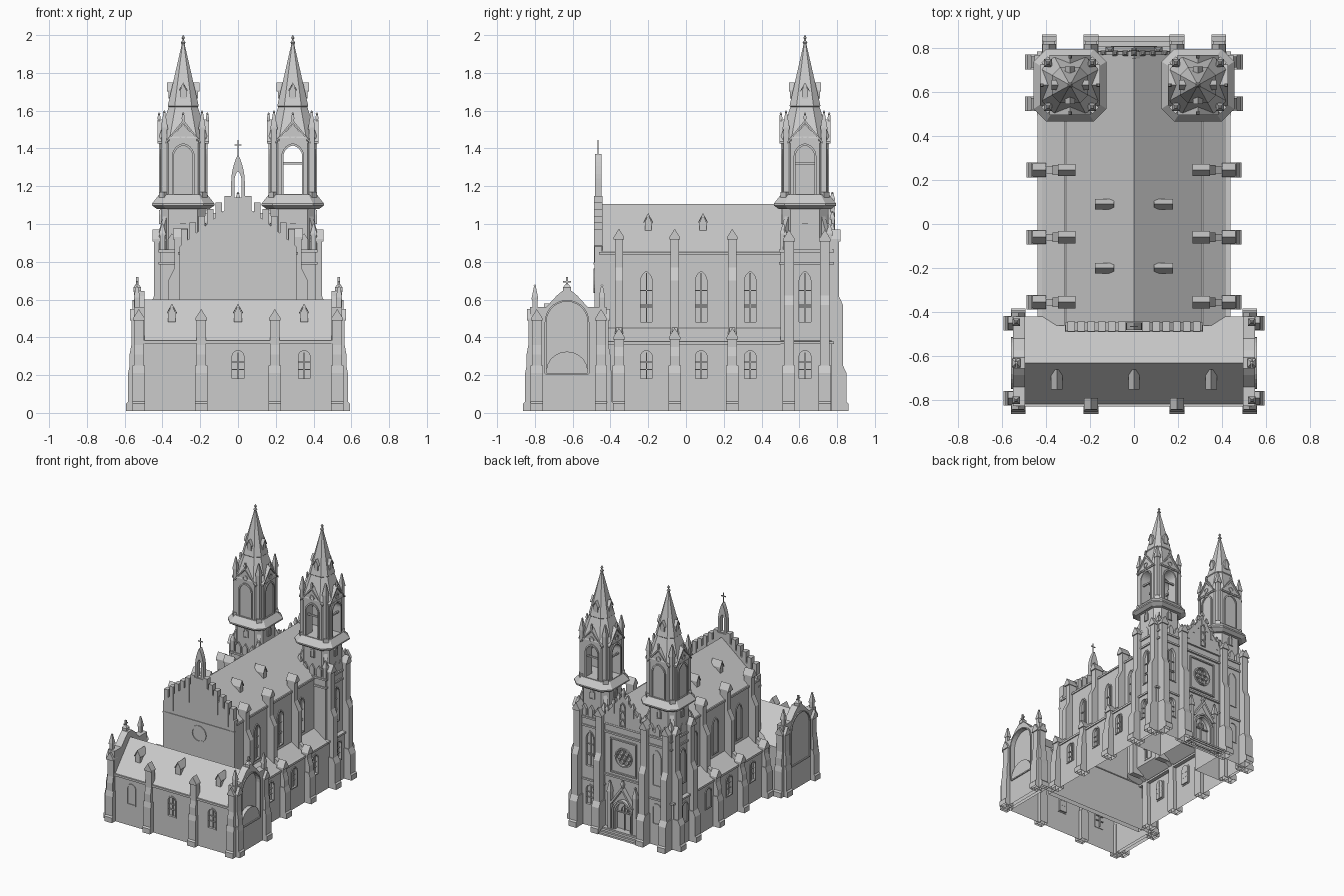
import bpy, bmesh
from math import cos, sin, pi, acos, sqrt, radians
from mathutils import Matrix, Vector
from collections import defaultdict

if "Cube" in bpy.data.objects:
    bpy.data.objects.remove(bpy.data.objects["Cube"])

parts = defaultdict(bmesh.new)
I = Matrix()
MID = {'nave', 'transept', 'nave_end_gable', 'bellcote', 'facade_gable', 'portal', 'entrance_steps',
       'rose_window', 'window_cut_mid', 'mid_window_frames', 'facade_bands', 'transept_mid_dormer'}


def F(x, y, deg=0, z=0):
    """Wall frame: local x runs along the wall, local -y points outward (0 = front, 90 = right, 180 = back)."""
    return Matrix.Translation((x, y, z)) @ Matrix.Rotation(radians(deg), 4, 'Z')


def loft(part, rings, M=I, wrap=False):
    bm = parts[part]
    vs = [[bm.verts.new(M @ Vector(p)) for p in r] for r in rings]
    n = len(vs[0])
    for a, b in zip(vs, vs[1:] + (vs[:1] if wrap else [])):
        for i in range(n):
            bm.faces.new((a[i], a[(i + 1) % n], b[(i + 1) % n], b[i]))
    if not wrap:
        bm.faces.new(vs[0][::-1])
        bm.faces.new(vs[-1])


def prism(part, pts, a, b, M=I):
    loft(part, [[(x, y, z) for x, z in pts] for y in (a, b)], M)


def box(part, x0, x1, y0, y1, z0, z1, M=I):
    prism(part, [(x0, z0), (x1, z0), (x1, z1), (x0, z1)], y0, y1, M)


def ring(part, outer, inner, a, b, M=I):
    loft(part, [[(x, y, z) for x, z in p] for p, y in ((outer, a), (outer, b), (inner, b), (inner, a))], M, True)


def circle(r, z, n=20, cx=0):
    return [(cx + r * cos(2 * pi * i / n), z + r * sin(2 * pi * i / n)) for i in range(n)]


def arch(w, z0, z1, c=0.0, n=7):
    """Round (c=0) or pointed (c>0) arch outline of half width w."""
    s = z1 - sqrt((w + c) ** 2 - c * c)
    t = acos(c / (w + c))
    arc = [((w + c) * cos(t * i / n) - c, s + (w + c) * sin(t * i / n)) for i in range(n + 1)]
    return [(-w, z0), (w, z0)] + arc + [(-x, z) for x, z in arc[-2::-1]]


def tower_loft(part, rings, x, y, ch=0.0):
    """Stack of square rings (half size, z), with optional chamfered corners."""
    out = []
    for h, z in rings:
        k = h * (1 - ch)
        p = [(h, -k), (h, k), (k, h), (-k, h), (-h, k), (-h, -k), (-k, -h), (k, -h)] if ch else \
            [(h, -h), (h, h), (-h, h), (-h, -h)]
        out.append([(x + a, y + b, z) for a, b in p])
    loft(part, out)


def pinnacle(part, x, y, z0, zm, z1, s):
    tower_loft(part, [(s, z0), (s, zm), (s * 1.3, zm), (s * 1.3, zm + .01), (.003, z1)], x, y)
    tower_loft(part, [(.001, z1 - .014), (.007, z1 - .007), (.001, z1)], x, y)


def gable_block(part, w, z0, zs, z1, a, b, M):
    prism(part, [(-w, z0), (w, z0), (w, zs), (0, z1), (-w, zs)], a, b, M)


def dormer(part, w, z0, z1, a, b, M):
    zs = z0 + (z1 - z0) * .55
    gable_block(part, w, z0, zs, z1, a, b, M)
    prism(part, [(-w - .006, zs - .006), (0, z1), (w + .006, zs - .006), (w + .006, zs + .003), (0, z1 + .009),
                 (-w - .006, zs + .003)], a - .006, b, M)


def buttress(part, x, y, deg, d, zt, w=.052):
    M, zm, h = F(x, y, deg - 90), max(.3, zt * .62), w / 2
    prism(part, [(-.03, .01), (d * .75, .01), (d * .75, zm), (d * .45, zm + .05), (d * .45, zt), (-.03, zt)], -h, h, M)
    prism(part, [(-.03, .01), (d + .01, .01), (d + .01, .05), (d, .06), (d, .21), (d * .75, .25), (-.03, .25)],
          -h - .007, h + .007, M)
    gable_block(part, h + .005, zt - .012, zt, zt + .05, -d * .45 - .008, .03, F(x, y, deg))


def window(M, w, z0, z1, c=0.0, cut='window_cut', frame='window_frames', tracery=False):
    prism(cut, arch(w, z0, z1, c), -.05, .015, M)
    ring(frame, arch(w + .007, z0 - .007, z1 + .009, c), arch(w - .001, z0 + .001, z1 - .001, c), -.006, .004, M)
    box(frame, -.003, .003, .006, .016, z0, z1 - .01, M)
    for k in ((.3, .34, .62) if tracery else (.33, .6)):
        z = z0 + (z1 - z0) * k
        box(frame, -w, w, .007, .016, z - .003, z + .003, M)


# Nave with lean-to aisles
half = [(.43, .01), (.43, .37), (.31, .45), (.31, .85)]
prism('nave', half + [(0, 1.105)] + [(-x, z) for x, z in half[::-1]], -.46, .77)
box('wall_cornices', .40, .438, -.43, .5, .362, .378)
box('wall_cornices', .28, .318, -.46, .5, .838, .852)
for y in (-.21, .08, .34, .63):
    window(F(.43, y, 90), .032, .18, .33)
    window(F(.41 if y > .5 else .31, y, 90), .032, .48, .75, .03, tracery=True)
for y in (-.355, -.06, .245):
    buttress('aisle_buttresses', .43, y, 90, .048, .4)
    prism('nave_buttresses', [(-.04, .4), (.06, .4), (.06, .7), (.025, .77), (.025, .93), (-.04, .93)],
          y - .022, y + .022, F(.31, 0))
    gable_block('nave_buttresses', .028, .918, .93, .975, -.035, .045, F(.31, y, 90))
    prism('nave_buttresses', [(.0, .43), (.125, .36), (.125, .4), (.0, .5)], y - .015, y + .015, F(.31, 0))
for y in (-.2, .09):
    dormer('nave_dormers', .018, .96, 1.05, -.17, -.09, F(0, y, 90))

# Stepped gable and bellcote over the front end of the nave
prism('nave_end_gable', [(-.31, .4), (.31, .4), (.31, .88), (0, 1.13), (-.31, .88)], -.485, -.445)
box('nave_end_gable', -.312, .312, -.49, -.46, .785, .797)
ring('nave_end_gable', circle(.065, .7), circle(.054, .7), -.491, -.48)
for s in (-1, 1):
    for i in range(6):
        x = .055 + .046 * i
        box('nave_end_gable', s * x - .017, s * x + .017, -.487, -.443, 1.0 - .75 * x, 1.19 - .76 * x)
ring('bellcote', arch(.036, 1.08, 1.37, .3), arch(.018, 1.14, 1.28, .05), -.482, -.448)
box('bellcote', -.045, .045, -.488, -.442, 1.08, 1.135)
box('bellcote', -.003, .003, -.468, -.462, 1.36, 1.445)
box('bellcote', -.018, .018, -.468, -.462, 1.415, 1.422)

# Transept across the front
prism('transept', [(-.82, .01), (-.42, .01), (-.42, .38), (-.63, .6), (-.82, .38)], -.52, .52, F(0, 0, 90))
box('transept_cornice', 0, .53, -.828, -.81, .368, .384)
prism('transept_end_gable', [(-.825, .01), (-.42, .01), (-.42, .56), (-.52, .56), (-.575, .62), (-.605, .645),
                             (-.655, .645), (-.685, .62), (-.74, .56), (-.825, .56)], -.55, -.495, F(0, 0, 90))
# niche in each end gable: tall round arch rising over a low arched porch
top = [(.11 * cos(pi * i / 14), .48 + .11 * sin(pi * i / 14)) for i in range(15)]
low = [(-.11 * cos(pi * i / 10), .22 + .105 * sin(pi * i / 10)) for i in range(11)]
prism('niche_cut', top + low, -.05, .03, F(.55, -.63, 90))
ring('transept_niche_frame', arch(.118, .21, .598), arch(.109, .2, .589), -.008, .002, F(.55, -.63, 90))
box('transept_finial', .528, .54, -.636, -.624, .64, .72)
box('transept_finial', .53, .538, -.65, -.61, .69, .698)
tower_loft('transept_finial', [(.02, .64), (.02, .665), (.005, .685)], .534, -.63)
for x, y, a in ((.525, -.82, 0), (.55, -.79, 90), (.55, -.45, 90), (.525, -.425, 180), (.195, -.82, 0)):
    buttress('transept_buttresses', x, y, a, .032, .5)
for y in (-.8, -.445):
    pinnacle('transept_pinnacles', .535, y, .5, .6, .68, .013)
window(F(.35, -.82), .032, .18, .33)
window(F(0, -.82), .032, .18, .33, 0, 'window_cut_mid', 'mid_window_frames')
dormer('transept_dormers', .02, .48, .57, -.745, -.66, F(.35, 0))
dormer('transept_mid_dormer', .02, .48, .57, -.745, -.66, F(0, 0))

# Twin towers: square base with buttresses
TX, TY = .29, .63
box('tower_base', .165, .41, .5, .775, .01, .865)
for z in (.365, .785, .85):
    box('tower_bands', .158, .42 if z > .5 else .44, .492, .783, z, z + .014)
for x, y, a in ((.41, .545, 90), (.41, .735, 90), (.195, .775, 180), (.385, .775, 180)):
    buttress('tower_buttresses', x, y, a, .075, .92)
window(F(TX, .775, 180), .032, .48, .75, .03, tracery=True)
window(F(TX, .775, 180), .032, .18, .33)
for a, r in ((0, .13), (90, .12), (180, .142), (270, .122)):
    for k in (-.06, 0, .06):
        gable_block('tower_gallery', .02, .86, .92, .95, -r, -r + .02, F(TX, TY, a) @ Matrix.Translation((k, 0, 0)))
for x in (.18, .4):
    for y in (.515, .76):
        pinnacle('tower_gallery', x, y, .86, .94, 1.0, .014)

# Upper tower: chamfered stage, skirt roof, open belfry, spire
tower_loft('tower_stage', [(.118, .85), (.118, 1.1)], TX, TY, .35)
tower_loft('tower_skirt', [(.14, 1.08), (.165, 1.098), (.165, 1.108), (.128, 1.155)], TX, TY, .35)
tower_loft('belfry', [(.12, 1.13), (.12, 1.46)], TX, TY, .35)
tower_loft('spire', [(.13, 1.44), (.13, 1.455), (.077, 1.62), (.082, 1.625), (.008, 1.95), (.006, 1.97)], TX, TY, .45)
tower_loft('spire_finial', [(.002, 1.945), (.013, 1.96), (.003, 1.975), (.009, 1.985), (.001, 2.0)], TX, TY, .4)
for i, a in enumerate((0, 90, 180, 270)):
    M = F(TX, TY, a)
    if i < 2:
        prism('belfry_cut_%d' % i, arch(.05, 1.16, 1.415, .01), -.3, .3, M)
    ring('belfry_arches', arch(.06, 1.15, 1.427, .01), arch(.05, 1.16, 1.415, .01), -.128, -.11, M)
    box('belfry_arches', -.055, .055, -.112, -.1, 1.315, 1.327, M)
    prism('belfry_gables', [(-.085, 1.43), (0, 1.53), (.085, 1.43)], -.127, -.06, M)
    prism('belfry_gables', [(-.093, 1.425), (0, 1.535), (.093, 1.425), (.093, 1.437), (0, 1.552), (-.093, 1.437)],
          -.136, -.06, M)
    ring('belfry_gables', circle(.021, 1.468, 12), circle(.015, 1.468, 12), -.133, -.12, M)
    pinnacle('belfry_gables', *(M @ Vector((0, -.128, 0))).xy, 1.54, 1.555, 1.59, .006)
    dormer('spire_dormers', .017, 1.665, 1.74, -.079, -.03, M)
    gable_block('tower_stage', .022, 1.0, 1.05, 1.09, -.124, -.1, M)
    ring('tower_stage', arch(.016, 1.0, 1.075, .02), arch(.01, 1.006, 1.066, .02), -.128, -.12, M)
    x, y = (M @ Vector((.1, -.1, 0))).xy
    pinnacle('belfry_piers', x, y, 1.1, 1.5, 1.6, .014)
    box('belfry_piers', -.02, .02, -.163, -.12, 1.1, 1.17, F(TX, TY, a + 45))
    buttress_low = [(.1, .86), (.17, .86), (.165, .97), (.13, 1.06), (.1, 1.06)]
    prism('tower_stage', buttress_low, -.014, .014, F(TX, TY, a + 45))

# West-style facade between the towers: bands, rose, gable, portal and steps
B = F(0, .77, 180)
for z in (.45, .785, .85):
    box('facade_bands', -.165, .165, -.014, .01, z, z + .014, B)
ring('rose_window', [(-.115, .485), (.115, .485), (.115, .755), (-.115, .755)],
     [(-.105, .495), (.105, .495), (.105, .745), (-.105, .745)], -.012, .004, B)
prism('window_cut_mid', circle(.065, .62), -.05, .015, B)
ring('rose_window', circle(.074, .62), circle(.064, .62), -.01, .004, B)
ring('rose_window', circle(.02, .62, 12), circle(.014, .62, 12), .0, .016, B)
for i in range(6):
    x, z = .042 * cos(pi * i / 3), .62 + .042 * sin(pi * i / 3)
    ring('rose_window', circle(.021, z, 12, x), circle(.016, z, 12, x), 0, .016, B)
prism('facade_gable', [(-.165, .85), (.165, .85), (.165, .92), (0, 1.115), (-.165, .92)], -.012, .02, B)
for x in (-.11, -.055, 0, .055, .11):
    z = 1.08 - 1.15 * abs(x)
    ring('facade_gable', arch(.023, .87, z - .02, .03), arch(.017, .876, z - .03, .03), -.02, -.01, B)
for x in (-.14, -.085, -.04, 0, .04, .085, .14):
    z = 1.115 - 1.18 * abs(x)
    pinnacle('facade_gable', x, .775, z - .06, z + .01, z + .055, .01)
prism('window_cut_mid', arch(.065, .04, .27, .02), -.05, .015, B)
for k in (0, 1):
    ring('portal', arch(.088 - .012 * k, .01, .293 - .012 * k, .02), arch(.076 - .012 * k, .02, .281 - .012 * k, .02),
         -.03 + .012 * k, .004, B)
prism('portal', [(-.105, .25), (-.088, .25), (0, .375), (.088, .25), (.105, .25), (0, .4)], -.035, .005, B)
box('portal', -.004, .004, .004, .016, .03, .26, B)
box('portal', -.065, .065, .004, .016, .18, .188, B)
for x in (-.03, .03):
    ring('portal', arch(.027, .19, .235, 0), arch(.022, .193, .23, 0), .004, .016, B)
for x in (-.11, .11):
    pinnacle('portal', x, .785, .01, .33, .42, .014)
pinnacle('portal', 0, .787, .385, .41, .45, .009)
for i in range(3):
    box('entrance_steps', -.16, .16, .75, .852 - .022 * i, .01, .024 + .013 * i)

# Bake mirrored halves and make the objects
objs = {}
for name, bm in parts.items():
    if name not in MID:
        new = bmesh.ops.duplicate(bm, geom=bm.verts[:] + bm.edges[:] + bm.faces[:])['geom']
        for v in new:
            if isinstance(v, bmesh.types.BMVert):
                v.co.x = -v.co.x
    bmesh.ops.recalc_face_normals(bm, faces=bm.faces[:])
    me = bpy.data.meshes.new(name)
    bm.to_mesh(me)
    bm.free()
    objs[name] = bpy.data.objects.new(name, me)
    bpy.context.collection.objects.link(objs[name])

# Cut window, niche and belfry openings
win = ['window_cut', 'window_cut_mid']
cuts = {'nave': win, 'transept': win, 'tower_base': win[:1], 'transept_end_gable': ['niche_cut'],
        'belfry': ['belfry_cut_0', 'belfry_cut_1']}
for name, cutters in cuts.items():
    ob = objs[name]
    for c in cutters:
        m = ob.modifiers.new(c, 'BOOLEAN')
        m.operation, m.solver, m.object = 'DIFFERENCE', 'EXACT', objs[c]
    bpy.context.view_layer.update()
    me = bpy.data.meshes.new_from_object(ob.evaluated_get(bpy.context.evaluated_depsgraph_get()))
    ob.modifiers.clear()
    ob.data = me
for name in [n for n in objs if '_cut' in n]:
    bpy.data.objects.remove(objs.pop(name))

# The building is an open shell underneath
for ob in objs.values():
    bm = bmesh.new()
    bm.from_mesh(ob.data)
    under = [f for f in bm.faces if all(v.co.z < .015 for v in f.verts)]
    bmesh.ops.delete(bm, geom=under, context='FACES')
    bm.to_mesh(ob.data)
    bm.free()
